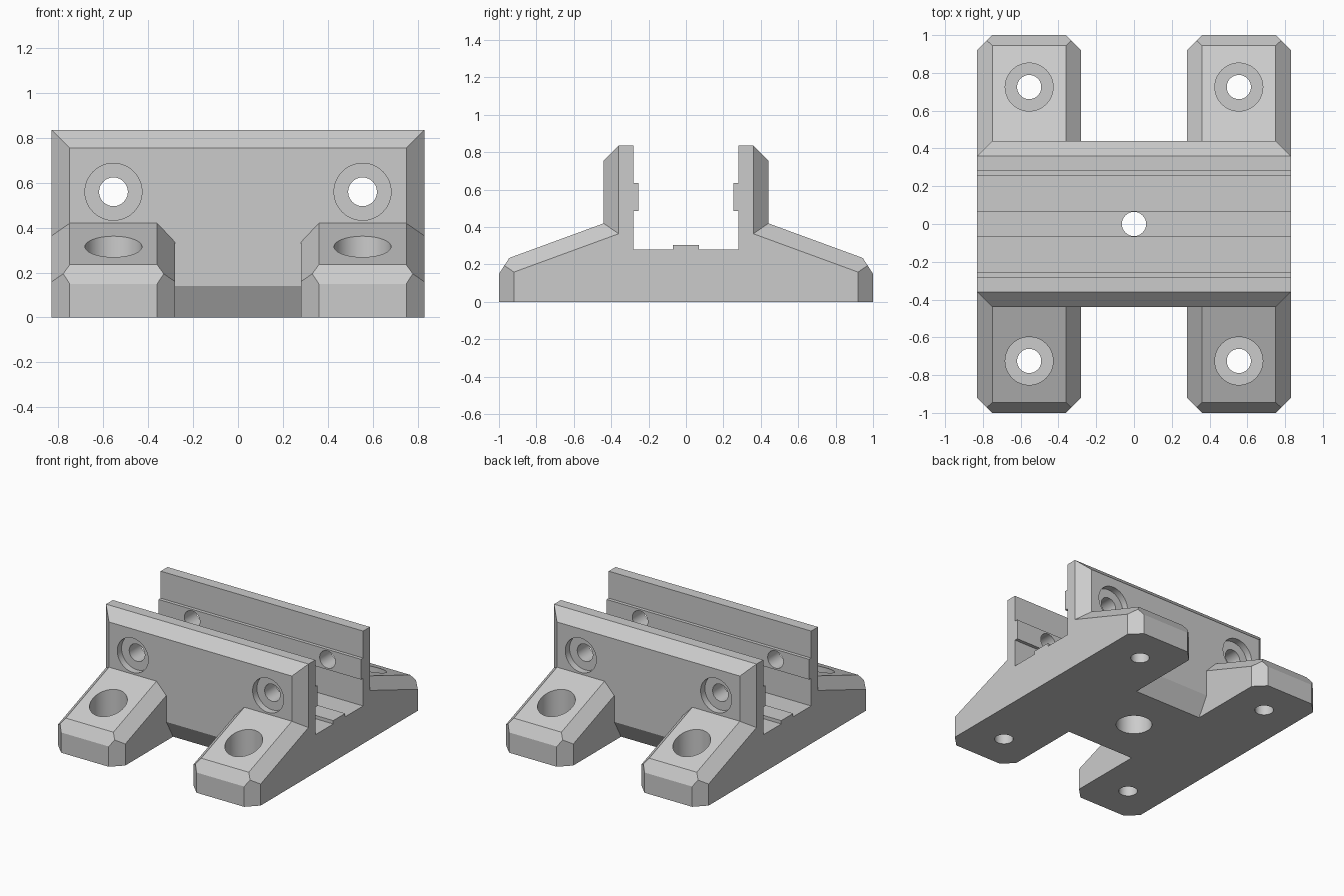
import bpy
import bmesh
from mathutils import Vector, Matrix

cube = bpy.data.objects.get("Cube")
if cube:
    bpy.data.objects.remove(cube, do_unlink=True)

grey = bpy.data.materials.new("machined_grey")
grey.use_nodes = True
grey.diffuse_color = (0.6, 0.6, 0.6, 1)
grey.node_tree.nodes["Principled BSDF"].inputs["Base Color"].default_value = (0.6, 0.6, 0.6, 1)

HALF_X = 0.83     # half length of the channel
WALL_Y = 0.44     # outer face of the walls
BEVEL = 0.08
HOLE_X, HOLE_Z, FOOT_Y = 0.555, 0.56, 0.725
BORE, SINK = 0.064, 0.127


def to_object(name, bm):
    bmesh.ops.recalc_face_normals(bm, faces=bm.faces)
    mesh = bpy.data.meshes.new(name)
    bm.to_mesh(mesh)
    bm.free()
    mesh.materials.append(grey)
    obj = bpy.data.objects.new(name, mesh)
    bpy.context.collection.objects.link(obj)
    return obj


def extrude_x(points, x0, x1):
    """Solid from a (y, z) profile running along x."""
    bm = bmesh.new()
    face = bm.faces.new([bm.verts.new((x0, y, z)) for y, z in points])
    new = bmesh.ops.extrude_face_region(bm, geom=[face])["geom"]
    moved = [v for v in new if isinstance(v, bmesh.types.BMVert)]
    bmesh.ops.translate(bm, verts=moved, vec=(x1 - x0, 0, 0))
    bmesh.ops.recalc_face_normals(bm, faces=bm.faces)
    return bm


def slice_off(bm, point, normal):
    """Remove everything beyond a plane and cap the cut."""
    geom = bm.verts[:] + bm.edges[:] + bm.faces[:]
    cut = bmesh.ops.bisect_plane(bm, geom=geom, plane_co=point, plane_no=normal,
                                 clear_outer=True)["geom_cut"]
    edges = [e for e in cut if isinstance(e, bmesh.types.BMEdge)]
    bmesh.ops.holes_fill(bm, edges=edges, sides=0)


def apply_boolean(target, other, operation):
    mod = target.modifiers.new(operation.title(), "BOOLEAN")
    mod.object, mod.operation, mod.solver = other, operation, "EXACT"
    bpy.context.view_layer.objects.active = target
    bpy.ops.object.modifier_apply(modifier=mod.name)
    bpy.data.objects.remove(other, do_unlink=True)


def drill(target, radius, start, end):
    """Cut a round hole between two points."""
    a, b = Vector(start), Vector(end)
    turn = (b - a).to_track_quat("Z", "Y").to_matrix().to_4x4()
    bm = bmesh.new()
    bmesh.ops.create_cone(bm, cap_ends=True, segments=48, radius1=radius, radius2=radius,
                          depth=(b - a).length, matrix=Matrix.Translation((a + b) / 2) @ turn)
    cutter = to_object("hole_cutter", bm)
    cutter.hide_render = True
    apply_boolean(target, cutter, "DIFFERENCE")


# Channel: floor with key ridge, ribbed walls, bevelled outer edges
half = [(0.36, 0), (WALL_Y, 0.14), (WALL_Y, 0.755), (0.36, 0.835), (0.28, 0.835),
        (0.28, 0.635), (0.255, 0.635), (0.255, 0.485), (0.28, 0.485),
        (0.28, 0.28), (0.07, 0.28), (0.07, 0.305)]
profile = half + [(-y, z) for y, z in reversed(half)]
bm = extrude_x(profile, -HALF_X, HALF_X)
for sx in (-1, 1):
    for sy in (-1, 1):
        slice_off(bm, (sx * HALF_X, sy * (WALL_Y - BEVEL), 0), (sx, sy, 0))
bracket = to_object("channel_bracket", bm)

# Four sloping feet with bevelled edges
foot_profile = [(0.3, 0), (1, 0), (1, 0.15), (0.945, 0.235), (WALL_Y, 0.42), (0.3, 0.471)]
for sx in (-1, 1):
    for sy in (-1, 1):
        bm = extrude_x(foot_profile, 0.28, HALF_X)
        for x, side in ((0.28, -1), (HALF_X, 1)):
            slice_off(bm, (x, 1 - BEVEL, 0), (side, 1, 0))
            slope = Vector((side * 1.06, 0.366, 1))
            slice_off(bm, (x, WALL_Y, 0.335), slope.normalized())
        bmesh.ops.scale(bm, vec=(sx, sy, 1), verts=bm.verts)
        apply_boolean(bracket, to_object("foot", bm), "UNION")

# Counterbored holes in the walls and the feet
for sx in (-1, 1):
    x = sx * HOLE_X
    drill(bracket, BORE, (x, -0.6, HOLE_Z), (x, 0.6, HOLE_Z))
    for sy in (-1, 1):
        drill(bracket, SINK, (x, sy * 0.39, HOLE_Z), (x, sy * 0.6, HOLE_Z))
        drill(bracket, BORE, (x, sy * FOOT_Y, -0.1), (x, sy * FOOT_Y, 0.5))
        drill(bracket, SINK, (x, sy * FOOT_Y, 0.12), (x, sy * FOOT_Y, 0.5))

# Centre hole, counterbored from below
drill(bracket, BORE, (0, 0, -0.1), (0, 0, 0.5))
drill(bracket, SINK * 0.97, (0, 0, -0.1), (0, 0, 0.16))

# Smooth hole walls, crisp flat faces
bpy.ops.object.select_all(action="DESELECT")
bracket.select_set(True)
bpy.context.view_layer.objects.active = bracket
bpy.ops.object.shade_smooth_by_angle(angle=0.35)
